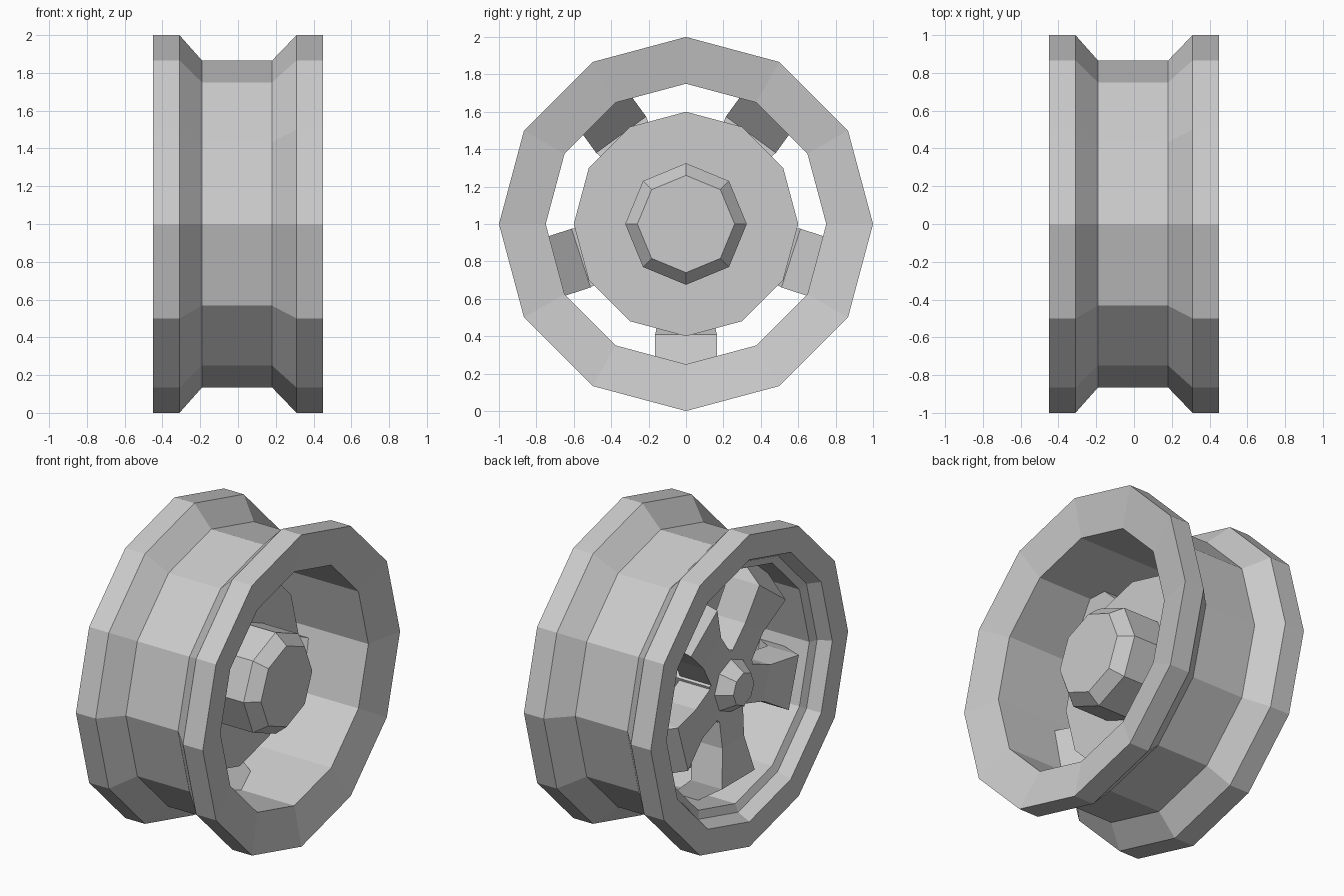
import bpy, bmesh, math
from mathutils import Matrix, Vector

if "Cube" in bpy.data.objects:
    bpy.data.objects.remove(bpy.data.objects["Cube"])

CENTRE = Vector((0, 0, 1))


def finish(name, bm):
    bmesh.ops.recalc_face_normals(bm, faces=bm.faces)
    mesh = bpy.data.meshes.new(name)
    bm.to_mesh(mesh)
    bm.free()
    ob = bpy.data.objects.new(name, mesh)
    ob.location = CENTRE
    bpy.context.collection.objects.link(ob)
    return ob


def lathe(name, profile, sides, closed=False):
    """Spin (x, radius) points around the x axis; open profiles get flat caps."""
    bm = bmesh.new()
    rings = []
    for x, r in profile:
        angles = [2 * math.pi * i / sides for i in range(sides)]
        rings.append([bm.verts.new((x, r * math.sin(a), r * math.cos(a))) for a in angles])
    pairs = list(zip(rings, rings[1:]))
    if closed:
        pairs.append((rings[-1], rings[0]))
    else:
        bm.faces.new(rings[0])
        bm.faces.new(rings[-1])
    for a, b in pairs:
        for i in range(sides):
            j = (i + 1) % sides
            bm.faces.new((a[i], a[j], b[j], b[i]))
    return finish(name, bm)


def spoke(name, angle):
    """Sweep a rectangle outward: radius, front x, back x, half width."""
    stations = [(0.17, -0.32, -0.10, 0.12), (0.36, -0.335, -0.12, 0.11),
                (0.59, -0.372, -0.15, 0.165), (0.775, -0.10, 0.05, 0.165)]
    bm = bmesh.new()
    rings = []
    for r, front, back, w in stations:
        corners = [(front, -w), (front, w), (back, w), (back, -w)]
        rings.append([bm.verts.new((x, y, -r)) for x, y in corners])
    for a, b in zip(rings, rings[1:]):
        for i in range(4):
            j = (i + 1) % 4
            bm.faces.new((a[i], a[j], b[j], b[i]))
    bm.faces.new(rings[0])
    bm.faces.new(rings[-1])
    bm.transform(Matrix.Rotation(angle, 4, 'X'))
    return finish(name, bm)


# Rim barrel with flared lips and a stepped outer face
lathe("rim", [(-0.45, 1), (-0.31, 1), (-0.19, 0.865), (0.18, 0.865), (0.31, 1), (0.45, 1),
              (0.40, 0.75), (-0.35, 0.75), (-0.37, 0.80), (-0.45, 0.84)], 12, closed=True)

# Five bent spokes around a pentagonal hub
for k in range(5):
    spoke(f"spoke_{k + 1}", 2 * math.pi * k / 5)
lathe("hub", [(-0.32, 0.23), (-0.03, 0.23)], 5)
lathe("hub_cap", [(-0.41, 0.105), (-0.31, 0.175)], 8)

# Brake disc and axle mount on the inner side
lathe("brake_disc", [(-0.05, 0.60), (0.013, 0.60)], 12)
lathe("axle_mount", [(0.0, 0.325), (0.267, 0.325), (0.345, 0.26)], 8)
